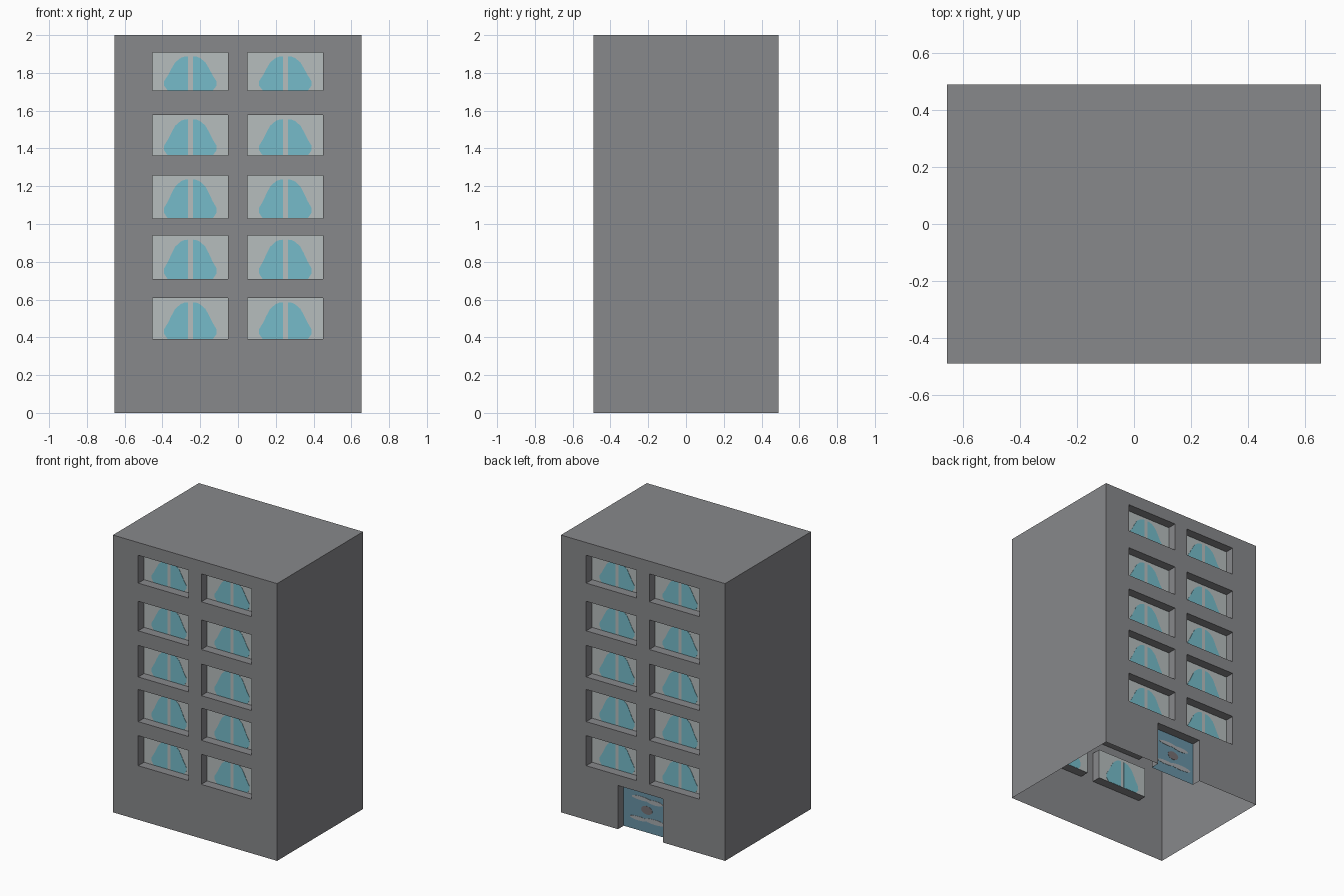
import bpy, math

if "Cube" in bpy.data.objects:
    bpy.data.objects.remove(bpy.data.objects["Cube"])

W, D, H = 0.655, 0.49, 2.0      # half width, half depth, height
R = 0.066                       # recess depth
ROWS = [(0.39, 0.607), (0.708, 0.94), (1.03, 1.258), (1.363, 1.576), (1.707, 1.908)]
COLS = [(-0.453, -0.052), (0.05, 0.451)]
DOOR = (-0.20, 0.16, 0.0, 0.315)  # x0, x1, z0, z1 in facade coordinates


def material(name, rgb):
    m = bpy.data.materials.new(name)
    m.diffuse_color = (*rgb, 1)
    m.use_nodes = True
    m.node_tree.nodes["Principled BSDF"].inputs["Base Color"].default_value = m.diffuse_color
    return m


WALL = material("wall grey", (0.245, 0.247, 0.258))
PANE = material("pane pale grey", (0.47, 0.51, 0.51))
BLUE = material("window blue", (0.18, 0.50, 0.59))
DOOR_BLUE = material("door blue", (0.14, 0.29, 0.38))
SMEAR = material("door pale grey", (0.38, 0.40, 0.42))
KNOT = material("door dark grey", (0.18, 0.16, 0.17))


def make(name, faces, mat):
    verts = [p for f in faces for p in f]
    idx, n = [], 0
    for f in faces:
        idx.append(list(range(n, n + len(f))))
        n += len(f)
    me = bpy.data.meshes.new(name)
    me.from_pydata(verts, [], idx)
    me.materials.append(mat)
    ob = bpy.data.objects.new(name, me)
    bpy.context.collection.objects.link(ob)


def quad(x0, x1, z0, z1, y):
    return [(x0, y, z0), (x1, y, z0), (x1, y, z1), (x0, y, z1)]


def reveal(x0, x1, z0, z1, floor=True):
    """Sides of a recess sunk into the front wall."""
    a, b = -D, -D + R
    out = [[(x0, a, z0), (x0, b, z0), (x0, b, z1), (x0, a, z1)],
           [(x1, b, z0), (x1, a, z0), (x1, a, z1), (x1, b, z1)],
           [(x0, b, z1), (x1, b, z1), (x1, a, z1), (x0, a, z1)]]
    if floor:
        out.append([(x0, a, z0), (x1, a, z0), (x1, b, z0), (x0, b, z0)])
    return out


def plate(pts, t=0.002):
    """Thin prism through a recessed panel, so it shows on both sides."""
    y0, y1 = -D + R - t, -D + R + t
    if sum(a[0] * b[1] - b[0] * a[1] for a, b in zip(pts, pts[1:] + pts[:1])) < 0:
        pts = pts[::-1]
    faces = [[(x, y0, z) for x, z in pts], [(x, y1, z) for x, z in pts[::-1]]]
    for (ax, az), (bx, bz) in zip(pts, pts[1:] + pts[:1]):
        faces.append([(ax, y0, az), (ax, y1, az), (bx, y1, bz), (bx, y0, bz)])
    return faces


def ellipse(cx, cz, rx, rz, n=16):
    return [(cx + rx * math.cos(i * math.tau / n), cz + rz * math.sin(i * math.tau / n))
            for i in range(n)]


def turn(faces):
    return [[(-x, -y, z) for x, y, z in f] for f in faces]


# half outline of the blue window shape: offset from centre, fraction of height
SHAPE = [(0.013, 0.005), (0.12, 0.005), (0.139, 0.13), (0.138, 0.25), (0.118, 0.40),
         (0.099, 0.58), (0.08, 0.74), (0.05, 0.86), (0.03, 0.895), (0.013, 0.9)]

# side walls and roof, open underneath
shell = [[(W, -D, 0), (W, D, 0), (W, D, H), (W, -D, H)],
         [(-W, D, 0), (-W, -D, 0), (-W, -D, H), (-W, D, H)],
         [(-W, -D, H), (W, -D, H), (W, D, H), (-W, D, H)]]

for side in ("front", "back"):
    place = turn if side == "back" else (lambda f: f)
    holes = [(*c, *r) for r in ROWS for c in COLS]
    openings = holes + ([DOOR] if side == "back" else [])

    # wall cells around the openings
    xs = sorted({-W, W, *[v for o in openings for v in o[:2]]})
    zs = sorted({0, H, *[v for o in openings for v in o[2:]]})
    wall = []
    for x0, x1 in zip(xs, xs[1:]):
        for z0, z1 in zip(zs, zs[1:]):
            cx, cz = (x0 + x1) / 2, (z0 + z1) / 2
            if not any(o[0] < cx < o[1] and o[2] < cz < o[3] for o in openings):
                wall.append(quad(x0, x1, z0, z1, -D))
    for o in openings:
        wall += reveal(*o, floor=o[2] > 0)
    shell += place(wall)

    # recessed panes with the blue shapes
    make(side + "_window_panes", place([quad(*o, -D + R) for o in holes]), PANE)
    blue = []
    for x0, x1, z0, z1 in holes:
        for s in (-1, 1):
            blue += plate([((x0 + x1) / 2 + s * u, z0 + v * (z1 - z0)) for u, v in SHAPE])
    make(side + "_window_blue", place(blue), BLUE)

make("building_walls", shell, WALL)

# back door with its painted marks
make("door", turn([quad(*DOOR, -D + R)]), DOOR_BLUE)
marks = []
for cx, cz, rx, rz in [(-0.06, 0.235, 0.075, 0.014), (0.05, 0.228, 0.065, 0.016),
                       (-0.08, 0.085, 0.07, 0.014), (0.05, 0.09, 0.085, 0.018)]:
    marks += plate(ellipse(cx, cz, rx, rz))
make("door_pale_marks", turn(marks), SMEAR)
make("door_centre_mark", turn(plate(ellipse(-0.015, 0.16, 0.045, 0.03))), KNOT)
